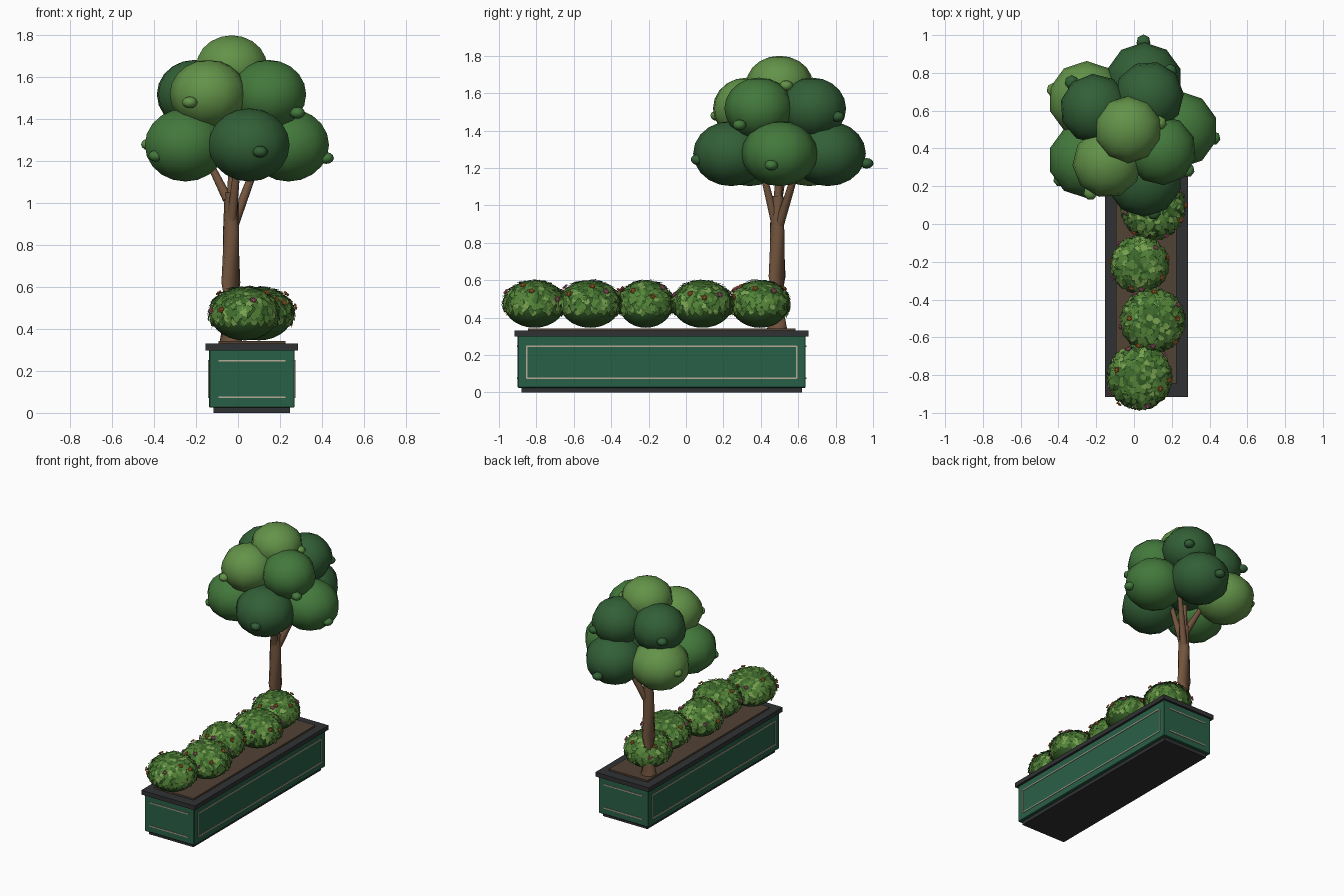
import bpy, bmesh, math, random
from mathutils import Vector, Matrix

if "Cube" in bpy.data.objects:
    bpy.data.objects.remove(bpy.data.objects["Cube"])

random.seed(4)
CX, CY = 0.066, -0.13          # planter centre


def mat(name, r, g, b):
    m = bpy.data.materials.new(name)
    m.diffuse_color = (r, g, b, 1)
    m.use_nodes = True
    m.node_tree.nodes["Principled BSDF"].inputs["Base Color"].default_value = m.diffuse_color
    return m


GREEN = mat("planter_green", 0.022, 0.115, 0.065)
DARK = mat("charcoal", 0.03, 0.031, 0.033)
TRIM = mat("trim_beige", 0.48, 0.40, 0.30)
SOIL = mat("soil", 0.085, 0.056, 0.036)
BARK = mat("bark", 0.17, 0.09, 0.048)
CROWN = [mat("crown_dark", 0.032, 0.115, 0.037), mat("crown_mid", 0.056, 0.19, 0.045),
         mat("crown_light", 0.125, 0.29, 0.066)]
LEAF = [mat("leaf_dark", 0.05, 0.15, 0.025), mat("leaf_mid", 0.09, 0.23, 0.04),
        mat("leaf_light", 0.19, 0.36, 0.08)]
CORE = mat("bush_core", 0.035, 0.11, 0.02)
ORANGE = mat("flower_orange", 0.8, 0.2, 0.04)
PINK = mat("flower_pink", 0.75, 0.16, 0.4)
YELLOW = mat("flower_centre", 0.85, 0.6, 0.1)


def finish(bm, name, mats, smooth=False):
    me = bpy.data.meshes.new(name)
    bm.to_mesh(me)
    bm.free()
    for m in mats:
        me.materials.append(m)
    if smooth:
        me.polygons.foreach_set("use_smooth", [True] * len(me.polygons))
    ob = bpy.data.objects.new(name, me)
    bpy.context.collection.objects.link(ob)
    return ob


def add_box(bm, lo, hi):
    lo, hi = Vector(lo), Vector(hi)
    bmesh.ops.create_cube(bm, size=1, matrix=Matrix.Translation((lo + hi) / 2)
                          @ Matrix.Diagonal((*(hi - lo), 1)))


def box(name, hx, hy, z0, z1, m, bevel=0.0):
    bm = bmesh.new()
    add_box(bm, (CX - hx, CY - hy, z0), (CX + hx, CY + hy, z1))
    if bevel:
        bmesh.ops.bevel(bm, geom=bm.edges[:], offset=bevel, segments=1, affect='EDGES')
    return finish(bm, name, [m])


# planter box
box("planter_base", 0.183, 0.75, 0, 0.03, DARK)
box("planter_body", 0.204, 0.77, 0.025, 0.305, GREEN, 0.004)
box("soil", 0.16, 0.715, 0.29, 0.342, SOIL)

# rim frame around the soil
bm = bmesh.new()
for s in (-1, 1):
    for c, h in (((CX + s * 0.19, CY), (0.03, 0.786)), ((CX, CY + s * 0.75), (0.16, 0.036))):
        add_box(bm, (c[0] - h[0], c[1] - h[1], 0.298), (c[0] + h[0], c[1] + h[1], 0.33))
finish(bm, "planter_rim", [DARK])

# beige panel lines: full frames on the long sides, two bars on the ends
bm = bmesh.new()
T = 0.004
for s in (-1, 1):
    x, y = CX + s * 0.204, CY + s * 0.77
    for z in (0.075, 0.248):
        add_box(bm, (x - T, CY - 0.722, z - T), (x + T, CY + 0.722, z + T))
        add_box(bm, (CX - 0.16, y - T, z - T), (CX + 0.16, y + T, z + T))
    for e in (-1, 1):
        add_box(bm, (x - T, CY + e * 0.722 - T, 0.075), (x + T, CY + e * 0.722 + T, 0.248))
finish(bm, "panel_trim", [TRIM])


# tapered limbs lofted through (point, radius) pairs
def limb(name, pts, sides):
    bm = bmesh.new()
    rings = []
    for i, (p, r) in enumerate(pts):
        a, b = Vector(pts[max(i - 1, 0)][0]), Vector(pts[min(i + 1, len(pts) - 1)][0])
        q = (b - a).to_track_quat('Z', 'Y')
        rings.append([bm.verts.new(Vector(p) + q @ Vector((
            r * math.cos(2 * math.pi * k / sides), r * math.sin(2 * math.pi * k / sides), 0)))
            for k in range(sides)])
    for a, b in zip(rings, rings[1:]):
        for k in range(sides):
            j = (k + 1) % sides
            bm.faces.new((a[k], a[j], b[j], b[k]))
    bm.faces.new(rings[0][::-1])
    bm.faces.new(rings[-1])
    ob = finish(bm, name, [BARK], True)
    ob.data.set_sharp_from_angle(angle=math.radians(50))


limb("trunk", [((-0.034, 0.487, 0.335), 0.054), ((-0.034, 0.487, 0.37), 0.048),
               ((-0.034, 0.487, 0.62), 0.045), ((-0.033, 0.487, 0.85), 0.039),
               ((-0.032, 0.488, 1.05), 0.033)], 12)
for i, (a, b) in enumerate([((-0.05, 0.49, 1.02), (-0.15, 0.53, 1.22)),
                            ((-0.02, 0.50, 0.90), (0.10, 0.60, 1.22)),
                            ((-0.03, 0.475, 0.92), (0.0, 0.40, 1.22)),
                            ((-0.032, 0.488, 1.0), (-0.02, 0.51, 1.30))]):
    limb("branch_%d" % i, [(a, 0.025), (b, 0.016)], 8)


# crown of overlapping blobs
def blob(name, c, r, rz, m, seg=10, rings=10, turn=0.0):
    bm = bmesh.new()
    bmesh.ops.create_uvsphere(bm, u_segments=seg, v_segments=rings, radius=1,
                              matrix=Matrix.Translation(c) @ Matrix.Rotation(turn, 4, 'Z')
                              @ Matrix.Diagonal((r, r, rz, 1)))
    return finish(bm, name, [m], True)


TX, TY = -0.031, 0.5
for i, shade in enumerate((1, 0, 2, 1, 0)):
    a = math.radians(72 * i)
    blob("crown_lower_%d" % i, (TX + 0.272 * math.cos(a), TY + 0.272 * math.sin(a), 1.277),
         0.203, 0.174, CROWN[shade], turn=a)
for i, shade in enumerate((0, 0, 2, 1)):
    a = math.radians(58 + 90 * i)
    blob("crown_upper_%d" % i, (TX + 0.208 * math.cos(a), TY + 0.208 * math.sin(a), 1.518),
         0.185, 0.165, CROWN[shade], turn=a)
blob("crown_top", (-0.03, 0.5, 1.65), 0.178, 0.15, CROWN[2])
blob("crown_heart", (TX, TY, 1.40), 0.22, 0.2, CROWN[0])

# small leaf tufts on the crown
for i, (x, y, z, s) in enumerate([
        (-0.39, 0.235, 1.225, 1), (-0.425, 0.71, 1.28, 2), (-0.23, 0.165, 1.48, 2),
        (0.105, 0.06, 1.245, 0), (0.42, 0.455, 1.215, 1), (0.283, 0.285, 1.43, 1),
        (0.05, 0.965, 1.225, 0), (0.19, 0.81, 1.475, 0), (0.135, 0.535, 1.64, 2),
        (-0.33, 0.75, 1.5, 0)]):
    blob("crown_tuft_%d" % i, (x, y, z), 0.038, 0.028, CROWN[s], 7, 6)

# leaf outline: (along, across, lift)
LEAF_PTS = ((-0.5, 0, 0), (-0.3, 0.3, -0.02), (0.1, 0.38, -0.03), (0.5, 0, 0.03),
            (0.1, -0.38, -0.03), (-0.3, -0.3, -0.02))


def bush(idx, c, r, rz):
    c = Vector(c)
    blob("bush_core_%d" % idx, c, r * 0.93, rz * 0.95, CORE, 20, 14)
    leaves, flowers = bmesh.new(), bmesh.new()

    # overlapping leaves, tips pointing down and slightly out
    def frame(h, a):
        k = math.sqrt(max(0, 1 - h * h))
        u = Vector((k * math.cos(a), k * math.sin(a), h))
        n = Vector((u.x / r, u.y / r, u.z / rz)).normalized()
        side = Vector((-math.sin(a), math.cos(a), 0))
        return c + Vector((u.x * r, u.y * r, u.z * rz)), n, side, side.cross(n)

    count = 330
    for i in range(count):
        h = 0.995 - 1.4 * (i + 0.5) / count
        p, n, side, down = frame(h, i * 2.39996 + random.uniform(-0.12, 0.12))
        roll = random.uniform(-0.5, 0.5)
        fwd = down * math.cos(roll) + side * math.sin(roll)
        if fwd.z > 0:
            fwd = -fwd
        fwd = (fwd + n * random.uniform(0.05, 0.3)).normalized()
        acr = n.cross(fwd).normalized()
        up = fwd.cross(acr)
        s = random.uniform(0.036, 0.05)
        p = p - n * random.uniform(0.002, 0.01)
        f = leaves.faces.new([leaves.verts.new(p + (fwd * l + acr * w + up * t) * s)
                              for l, w, t in LEAF_PTS])
        f.material_index = random.choice((0, 0, 1, 1, 1, 2))
    finish(leaves, "bush_leaves_%d" % idx, LEAF)

    # little five-petal flowers
    for i in range(9):
        p, n, side, down = frame(random.uniform(0.1, 0.75), i * 0.698 + random.uniform(-.3, .3))
        p += n * 0.006
        for k in range(6):
            off = Vector() if k == 5 else (side * math.cos(k * 1.2566)
                                           + down * math.sin(k * 1.2566)) * 0.010
            rad = 0.0055 if k == 5 else 0.0065
            start = len(flowers.faces)
            bmesh.ops.create_icosphere(flowers, subdivisions=1, radius=rad,
                                       matrix=Matrix.Translation(p + off))
            flowers.faces.ensure_lookup_table()
            for f in flowers.faces[start:]:
                f.material_index = 2 if k == 5 else i % 2
    finish(flowers, "bush_flowers_%d" % idx, [ORANGE, PINK, YELLOW])


for i, (x, y, r) in enumerate([(0.03, -0.81, 0.176), (0.10, -0.512, 0.174), (0.03, -0.215, 0.156),
                               (0.10, 0.088, 0.174), (0.035, 0.395, 0.168)]):
    bush(i, (x, y, 0.473), r, 0.134)
